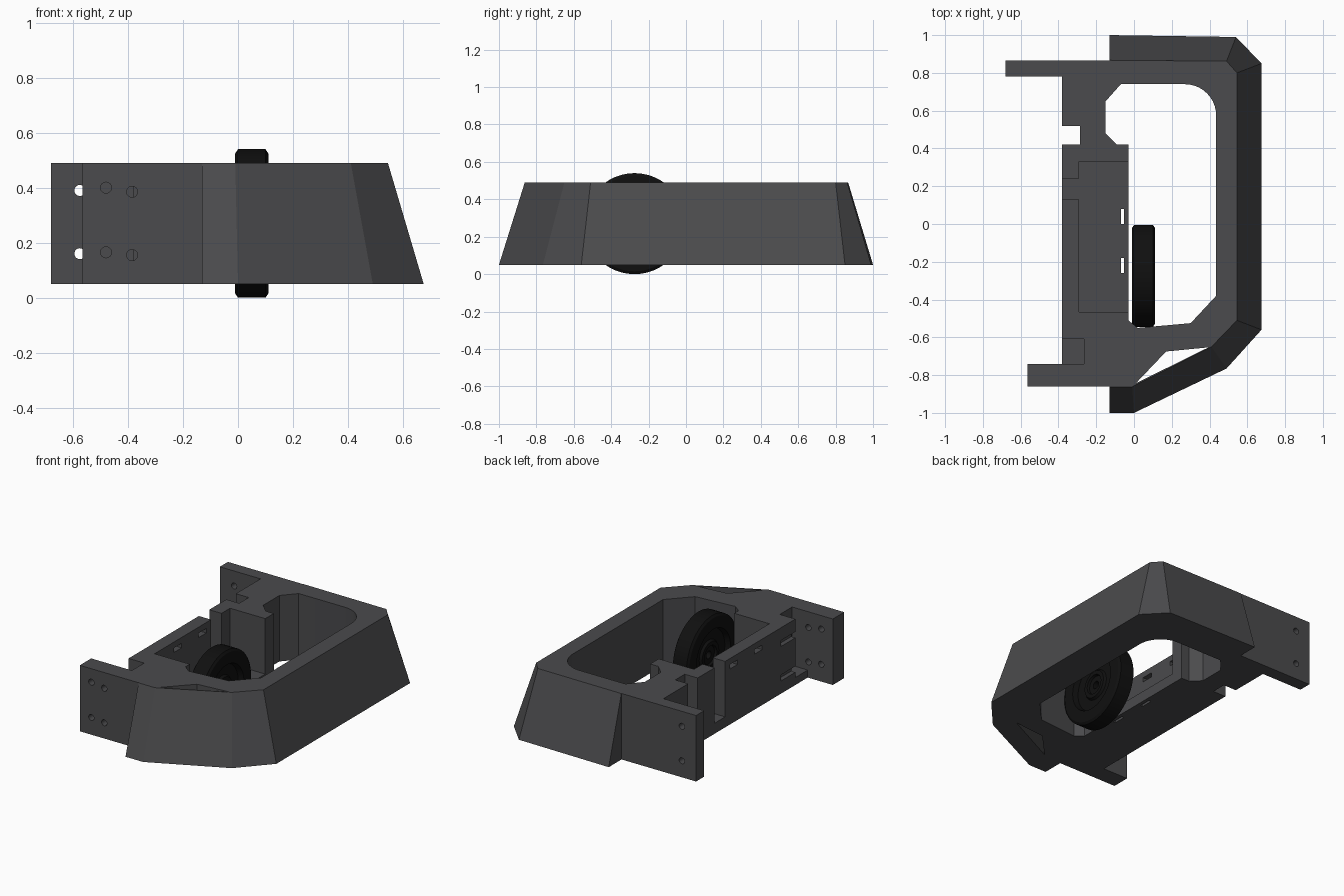
import bpy, bmesh, math
from mathutils import Matrix

cube = bpy.data.objects.get("Cube")
if cube:
    bpy.data.objects.remove(cube, do_unlink=True)

Z0, Z1 = 0.05, 0.49


def material(name, rgb, rough):
    m = bpy.data.materials.new(name)
    m.use_nodes = True
    m.diffuse_color = (*rgb, 1)
    b = m.node_tree.nodes["Principled BSDF"]
    b.inputs["Base Color"].default_value = (*rgb, 1)
    b.inputs["Roughness"].default_value = rough
    return m


def add_object(name, bm, mat=None):
    bmesh.ops.recalc_face_normals(bm, faces=bm.faces)
    me = bpy.data.meshes.new(name)
    bm.to_mesh(me)
    bm.free()
    ob = bpy.data.objects.new(name, me)
    bpy.context.scene.collection.objects.link(ob)
    if mat:
        me.materials.append(mat)
    return ob


def loft(bottom, top, z0, z1):
    bm = bmesh.new()
    lo = [bm.verts.new((x, y, z0)) for x, y in bottom]
    hi = [bm.verts.new((x, y, z1)) for x, y in top]
    n = len(lo)
    bm.faces.new(lo[::-1])
    bm.faces.new(hi)
    for i in range(n):
        j = (i + 1) % n
        bm.faces.new((lo[i], lo[j], hi[j], hi[i]))
    return bm


def prism(points, z0=Z0 - 0.1, z1=Z1 + 0.1):
    return loft(points, points, z0, z1)


def box(x0, x1, y0, y1, z0=Z0 - 0.1, z1=Z1 + 0.1):
    return prism([(x0, y0), (x1, y0), (x1, y1), (x0, y1)], z0, z1)


def bolt_hole(x, y, z, length):
    bm = bmesh.new()
    bmesh.ops.create_cone(bm, cap_ends=True, segments=24, radius1=0.02, radius2=0.02,
                          depth=length,
                          matrix=Matrix.Translation((x, y, z)) @ Matrix.Rotation(math.pi / 2, 4, "X"))
    return bm


def carve(target, cutters):
    """Subtract every cutter, bake the result and remove the cutters."""
    helpers = []
    for bm in cutters:
        c = add_object("cutter", bm)
        c.hide_render = True
        mod = target.modifiers.new("cut", "BOOLEAN")
        mod.operation, mod.solver, mod.object = "DIFFERENCE", "EXACT", c
        helpers.append(c)
    bpy.context.view_layer.update()
    baked = bpy.data.meshes.new_from_object(
        target.evaluated_get(bpy.context.evaluated_depsgraph_get()))
    target.modifiers.clear()
    target.data = baked
    for c in helpers:
        bpy.data.objects.remove(c, do_unlink=True)


grey = material("charcoal plastic", (0.07, 0.07, 0.074), 0.6)
black = material("black rubber", (0.005, 0.005, 0.005), 0.7)

# Frame: mounting arms and column edge upright, outer skirt sloping inward
upright_back = [(-0.13, 0.865), (-0.68, 0.865), (-0.68, 0.78), (-0.38, 0.78)]
upright_front = [(-0.38, -0.74), (-0.565, -0.74), (-0.565, -0.86), (-0.13, -0.86)]
upright = upright_back + upright_front
skirt_low = [(-0.13, -1), (0, -1), (0.49, -0.765), (0.675, -0.56),
             (0.675, 0.85), (0.54, 0.99), (-0.13, 1)]
skirt_high = [(-0.13, -0.862), (-0.01, -0.862), (0.41, -0.65), (0.545, -0.51),
              (0.545, 0.80), (0.49, 0.862), (-0.13, 0.867)]
frame = add_object("frame", loft(upright + skirt_low, upright + skirt_high, Z0, Z1), grey)

# Central opening with one rounded corner
arc = [(0.27 + 0.165 * math.sin(math.radians(a)), 0.575 + 0.165 * math.cos(math.radians(a)))
       for a in range(0, 91, 9)]
opening = [(-0.03, -0.51), (-0.03, 0.42), (-0.09, 0.42), (-0.15, 0.48), (-0.15, 0.65),
           (-0.07, 0.74)] + arc + [(0.435, -0.38), (0.30, -0.525), (0.02, -0.55)]

cutters = [
    prism(opening),
    prism([(0.01, -0.843), (0.17, -0.675), (0.395, -0.653)]),  # triangular relief
    box(-0.5, -0.285, 0.42, 0.52),                             # cable notch
    box(-0.29, 0.0, -0.465, 0.33, 0.12),                       # motor pocket
    box(-0.5, -0.28, 0.13, 0.24, 0.12),                        # gap in outer wall
    box(-0.5, -0.265, -0.74, -0.61, 0.10),                     # bolt access recess
]
# Tie slots through the pocket floor and outer wall
for y in (0.04, -0.22):
    cutters.append(box(-0.07, -0.053, y - 0.04, y + 0.04, 0, 0.2))
    cutters.append(box(-0.5, -0.2, y - 0.04, y + 0.04, 0.42, 0.45))
# Bolt holes through both arms, with grooves beside the front bolts
for x, y, heights in ((-0.48, -0.8, (0.40, 0.165)), (-0.385, -0.8, (0.385, 0.155)),
                      (-0.575, 0.82, (0.39, 0.16))):
    cutters += [bolt_hole(x, y, z, 0.2) for z in heights]
for z in (0.385, 0.155):
    cutters.append(box(-0.5, -0.35, -0.65, -0.46, z - 0.02, z + 0.02))
carve(frame, cutters)

# Wheel: half profile (offset along axle, radius) spun about the axle
half = [(0.025, 0.025), (0.025, 0.06), (0.04, 0.065), (0.04, 0.09), (0.025, 0.10),
        (0.025, 0.17), (0.06, 0.18), (0.06, 0.255), (0.05, 0.27)]
profile = half + [(-x, r) for x, r in reversed(half)]
bm = bmesh.new()
ring = [bm.verts.new((x, 0, r)) for x, r in profile]
edges = [bm.edges.new((ring[i], ring[(i + 1) % len(ring)])) for i in range(len(ring))]
bmesh.ops.spin(bm, geom=ring + edges, cent=(0, 0, 0), axis=(1, 0, 0),
               angle=2 * math.pi, steps=48, use_duplicate=False)
bmesh.ops.remove_doubles(bm, verts=bm.verts, dist=0.0005)
wheel = add_object("wheel", bm, black)
wheel.location = (0.05, -0.275, 0.27)

bpy.ops.object.select_all(action="DESELECT")
for ob in (frame, wheel):
    ob.select_set(True)
bpy.context.view_layer.objects.active = frame
bpy.ops.object.shade_smooth_by_angle(angle=math.radians(20))
